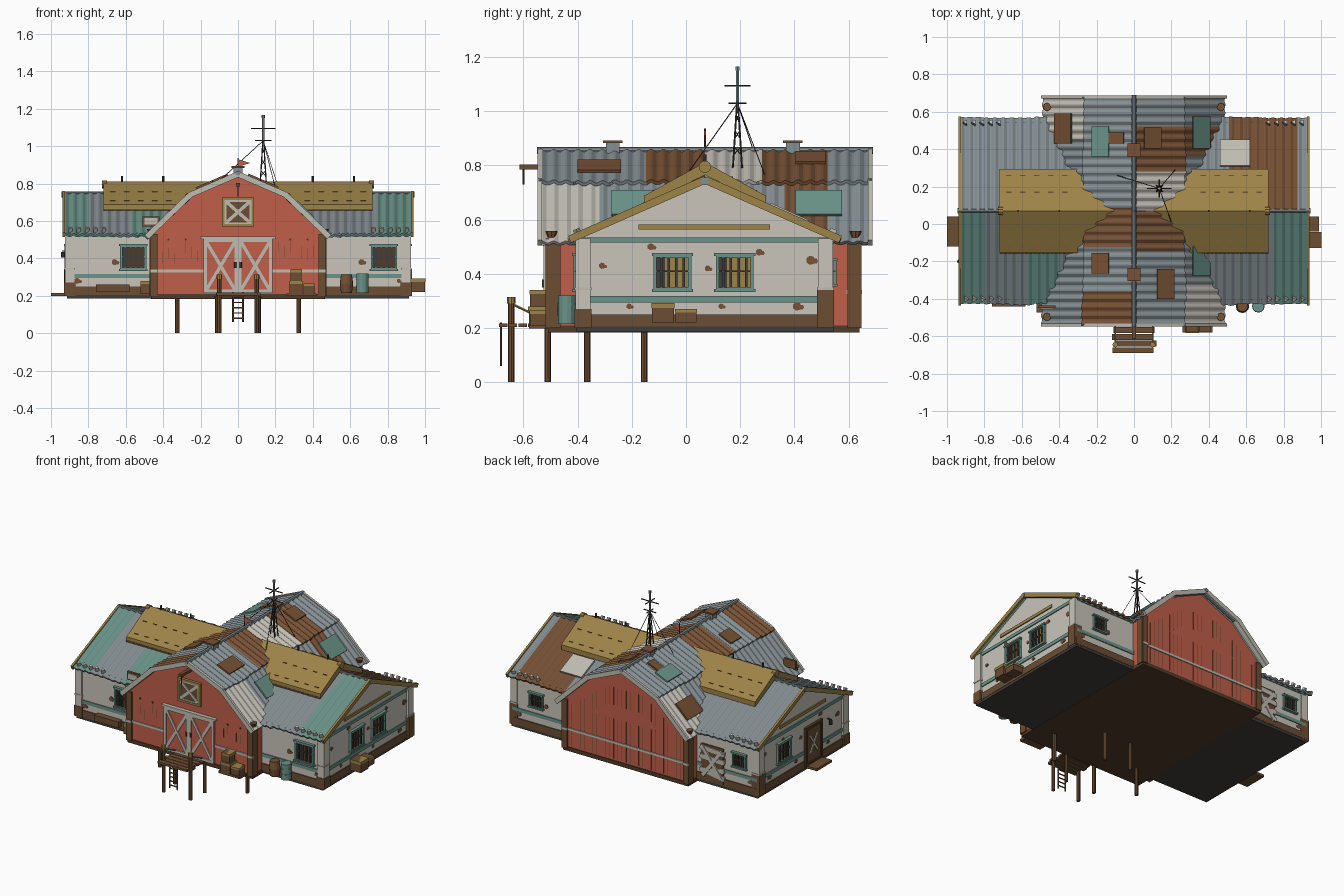
import bpy, bmesh, math, random
from mathutils import Vector

random.seed(4)
cube = bpy.data.objects.get("Cube")
if cube:
    bpy.data.objects.remove(cube)

palette = {"red_boards": "BE5F4B", "plaster": "C8C4B9", "teal_paint": "6A9288", "steel": "838D91",
           "gold_tin": "9C8249", "rust": "765238", "wood": "6B4E36", "charcoal": "42403D",
           "pale_paint": "BEBBB1", "dark_wood": "523D2D"}
mats = {}
for label, code in palette.items():
    rgb = [(int(code[i:i + 2], 16) / 255) ** 2.2 for i in (0, 2, 4)]
    m = bpy.data.materials.new(label)
    m.use_nodes = True
    m.diffuse_color = (*rgb, 1)
    shader = m.node_tree.nodes["Principled BSDF"]
    shader.inputs["Base Color"].default_value = (*rgb, 1)
    shader.inputs["Roughness"].default_value = .9
    mats[label] = m


def build(name, verts, faces, mat):
    mesh = bpy.data.meshes.new(name)
    mesh.from_pydata([tuple(v) for v in verts], [], faces)
    bm = bmesh.new()
    bm.from_mesh(mesh)
    bmesh.ops.recalc_face_normals(bm, faces=bm.faces)
    bm.to_mesh(mesh)
    bm.free()
    mesh.materials.append(mats[mat])
    ob = bpy.data.objects.new(name, mesh)
    bpy.context.collection.objects.link(ob)
    return ob


def prism(name, outline, along, low, high, mat):
    """Extrude a cross-section along the x or y axis."""
    place = (lambda p, t: (t, p[0], p[1])) if along == "x" else (lambda p, t: (p[0], t, p[1]))
    n = len(outline)
    verts = [place(p, t) for t in (low, high) for p in outline]
    faces = [(i, (i + 1) % n, (i + 1) % n + n, i + n) for i in range(n)]
    return build(name, verts, faces + [tuple(range(n)), tuple(range(n, n + n))], mat)


def box(name, x, y, z, mat):
    return prism(name, [(x[0], z[0]), (x[1], z[0]), (x[1], z[1]), (x[0], z[1])], "y", y[0], y[1], mat)


def beam(name, start, end, width, thick, normal, mat):
    a, b, n = Vector(start), Vector(end), Vector(normal)
    side = (b - a).cross(n).normalized() * width / 2
    up = side.cross(b - a).normalized() * thick / 2
    ring = [side + up, up - side, -side - up, side - up]
    faces = [(i, (i + 1) % 4, (i + 1) % 4 + 4, i + 4) for i in range(4)]
    return build(name, [p + r for p in (a, b) for r in ring], faces + [(0, 1, 2, 3), (4, 5, 6, 7)], mat)


def rod(name, start, end, radius, mat, sides=6, top=None):
    a, b = Vector(start), Vector(end)
    turn = (b - a).to_track_quat("Z", "Y")
    verts = []
    for p, r in ((a, radius), (b, radius if top is None else top)):
        for i in range(sides):
            ang = math.tau * i / sides
            verts.append(p + turn @ Vector((r * math.cos(ang), r * math.sin(ang), 0)))
    faces = [(i, (i + 1) % sides, (i + 1) % sides + sides, i + sides) for i in range(sides)]
    return build(name, verts, faces + [tuple(range(sides)), tuple(range(sides, 2 * sides))], mat)


# Walls as (axis, position, outward sign); details are placed by across/height
barn_front, barn_back = ("y", -.506, -1), ("y", .635, 1)
wing_front, wing_back = ("y", -.4, -1), ("y", .54, 1)
left_end, right_end = ("x", .91, 1), ("x", -.91, -1)


def on_wall(wall, u, z, out):
    d = wall[1] + wall[2] * out
    return (u, d, z) if wall[0] == "y" else (d, u, z)


def strip(name, wall, start, end, width, mat, thick=.008):
    normal = (0, wall[2], 0) if wall[0] == "y" else (wall[2], 0, 0)
    return beam(name, on_wall(wall, *start, thick / 2), on_wall(wall, *end, thick / 2), width, thick, normal, mat)


def plate(name, wall, u0, u1, z0, z1, mat, thick=.008):
    mid = (z0 + z1) / 2
    return strip(name, wall, (u0, mid), (u1, mid), z1 - z0, mat, thick)


def frame(name, wall, u0, u1, z0, z1, width, mat, thick):
    h = width / 2
    for z in (z0 + h, z1 - h):
        strip(name, wall, (u0, z), (u1, z), width, mat, thick)
    for u in (u0 + h, u1 - h):
        strip(name, wall, (u, z0), (u, z1), width, mat, thick)


def cross(name, wall, u0, u1, z0, z1, width, mat, thick):
    strip(name, wall, (u0, z0), (u1, z1), width, mat, thick)
    strip(name, wall, (u0, z1), (u1, z0), width, mat, thick + .001)


def window(wall, u, half, pane):
    low, high = .405 - half * .95, .405 + half * .95
    plate("window_pane", wall, u - half, u + half, low, high, pane, .004)
    plate("window_gloom", wall, u - half, u - half * .4, low, high, "charcoal", .005)
    for i in range(1, 5):
        x = u - half + i * half * .4
        strip("window_bar", wall, (x, low), (x, high), .009, "charcoal", .012)
    strip("window_rail", wall, (u - half, .41), (u + half, .41), .006, "charcoal", .012)
    frame("window_frame", wall, u - half, u + half, low, high, half * .17, "teal_paint", .016)
    for z in (low, high):
        strip("window_ledge", wall, (u - half - .006, z), (u + half + .006, z), .01, "teal_paint", .02)


def sheet(name, along, high, low, ends, bands):
    """Corrugated roof sheet with colour bands along its length."""
    place = (lambda t, p: Vector((t, p[0], p[1]))) if along == "x" else (lambda t, p: Vector((p[0], t, p[1])))
    start, stop = ends
    count = int((stop - start) / .0075)
    normal = Vector((-(low[1] - high[1]), low[0] - high[0])).normalized()
    normal = normal if normal.y > 0 else -normal
    drop = (Vector(low) - Vector(high)).normalized()
    verts, faces, picks, slip = [], [], [], 0
    for i in range(count + 1):
        t = start + (stop - start) * i / count
        if i % 18 == 0:
            slip = random.uniform(-.006, .006)
        lift = normal * .005 * math.sin(i * math.tau / 6)
        verts += [place(t, Vector(high) + lift), place(t, Vector(low) + drop * slip + lift)]
        if i < count:
            k = 2 * i
            faces.append((k, k + 1, k + 3, k + 2))
            picks.append(next(c for limit, c in bands + [(9, bands[-1][1])] if t < limit))
    ob = build(name, verts, faces, bands[0][1])
    ob.data.materials.clear()
    names = sorted(set(picks))
    for n in names:
        ob.data.materials.append(mats[n])
    for poly, pick in zip(ob.data.polygons, picks):
        poly.material_index = names.index(pick)
    if ob.data.polygons[0].normal.z < 0:
        ob.data.flip_normals()
    thick = ob.modifiers.new("thickness", "SOLIDIFY")
    thick.thickness, thick.offset = .012, -1


# Main bodies, floors and plinths
prism("barn_body", [(-.46, .2), (.46, .2), (.46, .53), (.25, .735), (0, .845), (-.25, .735), (-.46, .53)],
      "y", -.506, .635, "red_boards")
prism("wing_body", [(-.4, .2), (.54, .2), (.54, .525), (.07, .735), (-.4, .525)], "x", -.91, .91, "plaster")
box("barn_floor", (-.465, .465), (-.51, .64), (.184, .21), "dark_wood")
box("wing_floor", (-.915, .915), (-.405, .545), (.187, .215), "charcoal")
box("wing_plinth", (-.917, .917), (-.407, .547), (.205, .25), "wood")

# Wing trim: stripes, corner posts and chipped plaster
for wall, u0, u1 in ((wing_front, -.91, .91), (wing_back, -.91, .91), (left_end, -.4, .54), (right_end, -.4, .54)):
    plate("upper_stripe", wall, u0, u1, .515, .535, "teal_paint", .006)
    plate("lower_stripe", wall, u0, u1, .295, .318, "teal_paint", .006)
gable_chips = [(-.31, .43), (-.21, .28), (-.13, .5), (.08, .42), (.13, .28), (.27, .48), (.46, .45), (.41, .28)]
chips = [(end, u, z) for end in (left_end, right_end) for u, z in gable_chips]
chips += [(wall, s * u, z) for wall in (wing_front, wing_back) for s in (-1, 1) for u, z in ((.66, .38), (.86, .28))]
for wall, u, z in chips:
    size = random.uniform(.01, .018)
    rod("plaster_chip", on_wall(wall, u, z, 0), on_wall(wall, u, z, .004), size, "rust", 7)
    rod("plaster_chip", on_wall(wall, u + size, z - .003, 0), on_wall(wall, u + size, z - .003, .003), size * .6, "rust", 6)
for s in (-1, 1):
    for y, top in ((-.38, .27), (.515, .34)):
        box("corner_post", (s * .9 - .025, s * .9 + .025), (y - .028, y + .028), (.2, .53), "plaster")
        box("corner_base", (s * .9 - .03, s * .9 + .03), (y - .031, y + .031), (.2, top), "wood")
        box("corner_band", (s * .9 - .028, s * .9 + .028), (y - .031, y + .031), (.34, .35), "pale_paint")
    end = left_end if s > 0 else right_end
    plate("gable_stripe", end, -.175, .31, .563, .583, "gold_tin", .007)
    for y in (-.43, .57):
        beam("gable_board", (s * .932, .07, .747), (s * .932, y, .527), .028, .014, (1, 0, 0), "gold_tin")
    rod("gable_pin", (s * .92, .07, .742), (s * .943, .07, .742), .015, "steel", 8)

# Windows, doors and boarded opening of the wings
for wall, u, half, pane in ((wing_front, -.56, .07, "dark_wood"), (wing_front, .78, .07, "dark_wood"),
                            (wing_back, .73, .05, "dark_wood"), (wing_back, -.78, .05, "dark_wood"),
                            (left_end, -.05, .07, "gold_tin"), (left_end, .18, .07, "gold_tin"),
                            (right_end, .27, .07, "gold_tin")):
    window(wall, u, half, pane)
plate("end_door", right_end, -.12, .04, .21, .46, "wood", .01)
frame("end_door_frame", right_end, -.13, .05, .21, .47, .018, "dark_wood", .018)
cross("end_door_brace", right_end, -.08, 0, .28, .4, .015, "pale_paint", .016)
box("end_step", (-1, -.91), (-.12, .04), (.2, .216), "wood")
plate("boarded_opening", wing_back, -.66, -.5, .21, .45, "wood", .008)
for k in range(4):
    z = .25 + k * .055
    strip("nailed_board", wing_back, (-.67, z), (-.49, z + random.uniform(-.04, .04)), .03, "pale_paint", .014)
cross("nailed_cross", wing_back, -.65, -.51, .24, .43, .025, "pale_paint", .018)

# Barn boards, corner posts, trim and doors
for wall in (barn_front, barn_back):
    plate("barn_band", wall, -.46, .46, .325, .34, "pale_paint", .006)
    for k in range(-14, 15):
        u, eave = k * .031, min(.8 - abs(k) * .023, .7)
        if wall is barn_back:
            strip("board_gap", wall, (u, .22), (u, .49), .002, "wood", .001)
            strip("board_gap", wall, (u, eave - .12), (u, eave), .002, "wood", .001)
        elif abs(u) > .2:
            low = random.uniform(.36, .44)
            strip("board_gap", wall, (u, low), (u, low + .06), .002, "wood", .001)
            if k % 3 == 0:
                rod("bolt", on_wall(wall, u, .5, 0), on_wall(wall, u, .5, .006), .006, "charcoal")
    for s in (-1, 1):
        a, b = sorted((s * .43, s * .47))
        plate("barn_corner", wall, a, b, .2, .53, "wood", .012)
        plate("corner_clamp", wall, a, b, .325, .34, "pale_paint", .015)
for s in (-1, 1):
    for y in (-.483, .613):
        box("barn_side_band", (s * .46 - .005, s * .46 + .005), (y - .02, y + .02), (.325, .34), "pale_paint")
        y += .005 if y > 0 else -.003
        box("barn_corner_side", (s * .46 - .012, s * .46 + .012), (y - .022, y + .022), (.2, .52), "wood")
    a, b = sorted((0, s * .185))
    plate("barn_door", barn_front, a, b, .215, .505, "red_boards", .012)
    frame("door_frame", barn_front, a, b, .215, .505, .018, "pale_paint", .02)
    cross("door_brace", barn_front, a + .015, b - .015, .23, .49, .018, "pale_paint", .018)
    rod("door_handle", on_wall(barn_front, s * .015, .35, .02), on_wall(barn_front, s * .015, .38, .02), .006, "charcoal")
plate("door_track", barn_front, -.2, .2, .505, .518, "pale_paint", .025)
plate("hatch", barn_front, -.08, .08, .575, .72, "wood", .008)
frame("hatch_frame", barn_front, -.085, .085, .57, .725, .014, "gold_tin", .018)
frame("hatch_trim", barn_front, -.072, .072, .583, .712, .01, "pale_paint", .014)
cross("hatch_brace", barn_front, -.065, .065, .59, .705, .018, "pale_paint", .014)
box("hoist_beam", (-.012, .012), (-.615, -.5), (.785, .803), "wood")
rod("hoist_rope", (0, -.6, .73), (0, -.6, .79), .004, "charcoal")

# Corrugated roofs
wing_run, barn_run = (-.935, .935), (-.545, .687)
sheet("wing_roof_front", "x", (.07, .752), (-.43, .528), wing_run,
      [(-.8, "teal_paint"), (-.57, "steel"), (-.4, "teal_paint"), (.74, "steel"), (1, "teal_paint")])
sheet("wing_roof_back", "x", (.07, .752), (.57, .528), wing_run, [(.5, "steel"), (.87, "rust"), (1, "steel")])
sheet("barn_roof_left_lower", "y", (.25, .745), (.49, .515), barn_run,
      [(-.32, "pale_paint"), (.36, "steel"), (.52, "rust"), (1, "steel")])
sheet("barn_roof_right_lower", "y", (-.25, .745), (-.49, .515), barn_run, [(.45, "steel"), (1, "pale_paint")])
sheet("barn_roof_left_upper", "y", (0, .86), (.275, .742), barn_run,
      [(-.15, "steel"), (.07, "rust"), (.28, "pale_paint"), (.52, "rust"), (1, "steel")])
sheet("barn_roof_right_upper", "y", (0, .86), (-.275, .742), barn_run,
      [(-.37, "rust"), (-.13, "steel"), (.08, "rust"), (1, "steel")])
rod("barn_ridge_cap", (0, -.55, .856), (0, .69, .856), .013, "steel", 8)
rod("wing_ridge_cap", (-.935, .07, .75), (.935, .07, .75), .009, "steel", 8)
for y in (-.54, .68):
    for s in (-1, 1):
        beam("barn_verge_upper", (0, y, .85), (s * .26, y, .738), .03, .016, (0, 1, 0), "pale_paint")
        beam("barn_verge_lower", (s * .255, y, .74), (s * .488, y, .515), .03, .016, (0, 1, 0), "pale_paint")
        rod("eave_bracket", (s * .465, y * .92, .535), (s * .465, y * .92, .558), .014, "rust", 8, .022)

# Pale torn edges along the wing eaves
for s in (-1, 1):
    for k in range(5):
        for y, slope in ((-.395, -.44), (.535, .44)):
            x = s * (.9 - k * .045)
            rod("torn_edge", (x, y, .54), (x, y + slope * .025, .565), .015, "pale_paint", 3)

# Gold tin saddle over the wing ridge, with seams and spikes
prism("gold_saddle", [(-.155, .655), (-.155, .688), (.07, .812), (.295, .688), (.295, .655), (.07, .765)],
      "x", -.72, .72, "gold_tin")
for s in (-1, 1):
    rod("saddle_finial", (s * .7, .07, .795), (s * .726, .07, .795), .023, "gold_tin", 10)
    plate("saddle_edge", ("y", -.155, -1), *sorted((s * .25, s * .72)), .655, .664, "rust", .003)
    for x in (.4, .62):
        rod("ridge_spike", (s * x, .07, .8), (s * x, .07, .84), .006, "charcoal")
    for k in range(5):
        for offset in (-.19, -.1, .1, .19):
            x, z = s * (.67 - k * .075), .814 - abs(offset) * .552
            box("saddle_seam", (x - .014, x + .014), (.067 + offset, .073 + offset), (z - .004, z), "rust")

# Loose patches lying on the roofs
def barn_height(x):
    x = abs(x)
    return .872 - x * .43 if x < .26 else .76 - (x - .26) * .98


for x, y, wide, mat in ((-.38, .51, .16, "rust"), (-.18, .44, .16, "teal_paint"), (-.1, .46, .06, "rust"),
                        (.1, .46, .11, "rust"), (.36, .49, .17, "teal_paint"), (-.18, -.21, .11, "rust"),
                        (.17, -.32, .16, "rust"), (.36, -.19, .17, "teal_paint")):
    lo, hi = x - .045, x + .045
    beam("roof_patch", (lo, y, barn_height(lo)), (hi, y, barn_height(hi)), wide, .01, (0, 0, 1), mat)
beam("wing_patch", (.54, .31, .656), (.54, .45, .594), .16, .012, (0, 0, 1), "pale_paint")
box("roof_board", (-.51, -.42), (-.45, -.435), (.57, .625), "rust")
box("roof_board_face", (-.5, -.43), (-.455, -.45), (.58, .615), "pale_paint")

# Ridge vents, pennant and radio mast
for y in (-.27, .395):
    box("vent", (-.025, .025), (y - .025, y + .025), (.84, .883), "steel")
    box("vent_cap", (-.035, .035), (y - .036, y + .036), (.883, .893), "rust")
rod("pennant_pole", (0, .07, .85), (0, .07, .937), .004, "charcoal")
prism("pennant", [(0, .93), (.065, .91), (0, .89)], "y", .067, .073, "red_boards")
mx, my = .135, .19
feet = [(mx + a * .017, my + b * .017) for a, b in ((-1, -1), (1, -1), (1, 1), (-1, 1))]
for i, (x, y) in enumerate(feet):
    rod("mast_leg", (x, y, .79), (mx, my, 1.06), .0035, "charcoal")
    for k in range(3):
        z, (nx, ny) = .84 + k * .06, feet[(i + 1) % 4]
        f = .8 - k * .22
        rod("mast_lattice", (mx + (x - mx) * f, my + (y - my) * f, z),
            (mx + (nx - mx) * f, my + (ny - my) * f, z + .03), .002, "charcoal", 4)
rod("mast_pole", (mx, my, 1), (mx, my, 1.16), .006, "steel")
rod("mast_tip", (mx, my, 1.15), (mx, my, 1.166), .009, "steel")
for z, r in ((1.095, .065), (1.03, .045)):
    rod("aerial_across", (mx - r, my, z), (mx + r, my, z), .0035, "charcoal")
    rod("aerial_along", (mx, my - r * .75, z), (mx, my + r * .75, z), .0035, "charcoal")
for x, y in ((-.09, .26), (.22, .29), (.2, .01)):
    rod("guy_wire", (mx, my, 1.03), (x, y, barn_height(x) - .01), .002, "charcoal", 4)

# Stilts, landing, posts and ladder at the front
for s in (-1, 1):
    for x, y in ((.11, -.51), (.325, -.365), (.1, -.155)):
        rod("stilt", (s * x, y, 0), (s * x, y, .2), .012, "wood", 8)
    rod("landing_post", (s * .1, -.645, 0), (s * .1, -.645, .3), .012, "wood", 8)
    rod("post_cap", (s * .1, -.645, .29), (s * .1, -.645, .315), .015, "gold_tin", 8)
    rod("landing_rope", (s * .1, -.645, .29), (s * .1, -.52, .23), .005, "gold_tin")
    rod("ladder_side", (s * .027, -.683, .06), (s * .027, -.683, .22), .005, "wood")
for k in range(5):
    y = -.675 + k * .036
    jog = random.uniform(-.01, .01)
    box("landing_plank", (jog - .11, jog + .11), (y - .016, y + .016), (.203, .217), "wood")
    rod("ladder_rung", (-.027, -.683, .08 + k * .028), (.027, -.683, .08 + k * .028), .004, "wood")

# Crates, barrels and planter
box("crate_shelf", (.26, .42), (-.58, -.51), (.198, .212), "wood")
for name, x, y, z, size, tall in (("tall_crate", .31, -.545, .21, .07, .07), ("top_crate", .31, -.545, .28, .06, .06),
                                  ("low_crate", .38, -.545, .21, .06, .055), ("end_crate", .96, -.085, .22, .08, .073),
                                  ("small_crate", .95, 0, .22, .076, .05), ("porch_crate", -.49, -.44, .21, .06, .07)):
    h = size / 2
    box(name, (x - h, x + h), (y - h, y + h), (z, z + tall), "wood")
    box(name + "_lid", (x - h, x + h + .002), (y - h - .003, y + h + .003), (z + tall * .75, z + tall), "gold_tin")
rod("barrel_bottom", (.58, -.44, .215), (.58, -.44, .265), .029, "rust", 12, .036)
rod("barrel_top", (.58, -.44, .265), (.58, -.44, .315), .036, "rust", 12, .029)
rod("oil_drum", (.665, -.44, .215), (.665, -.44, .32), .032, "teal_paint", 12)
for z in (.25, .285):
    rod("drum_hoop", (.665, -.44, z), (.665, -.44, z + .005), .034, "teal_paint", 12)
box("planter", (-.76, -.58), (-.44, -.4), (.22, .26), "wood")
rod("lamp_arm", (-.9, -.2, .44), (-.94, -.2, .44), .004, "charcoal")
rod("lamp", (-.935, -.2, .405), (-.935, -.2, .435), .011, "charcoal", 8)
